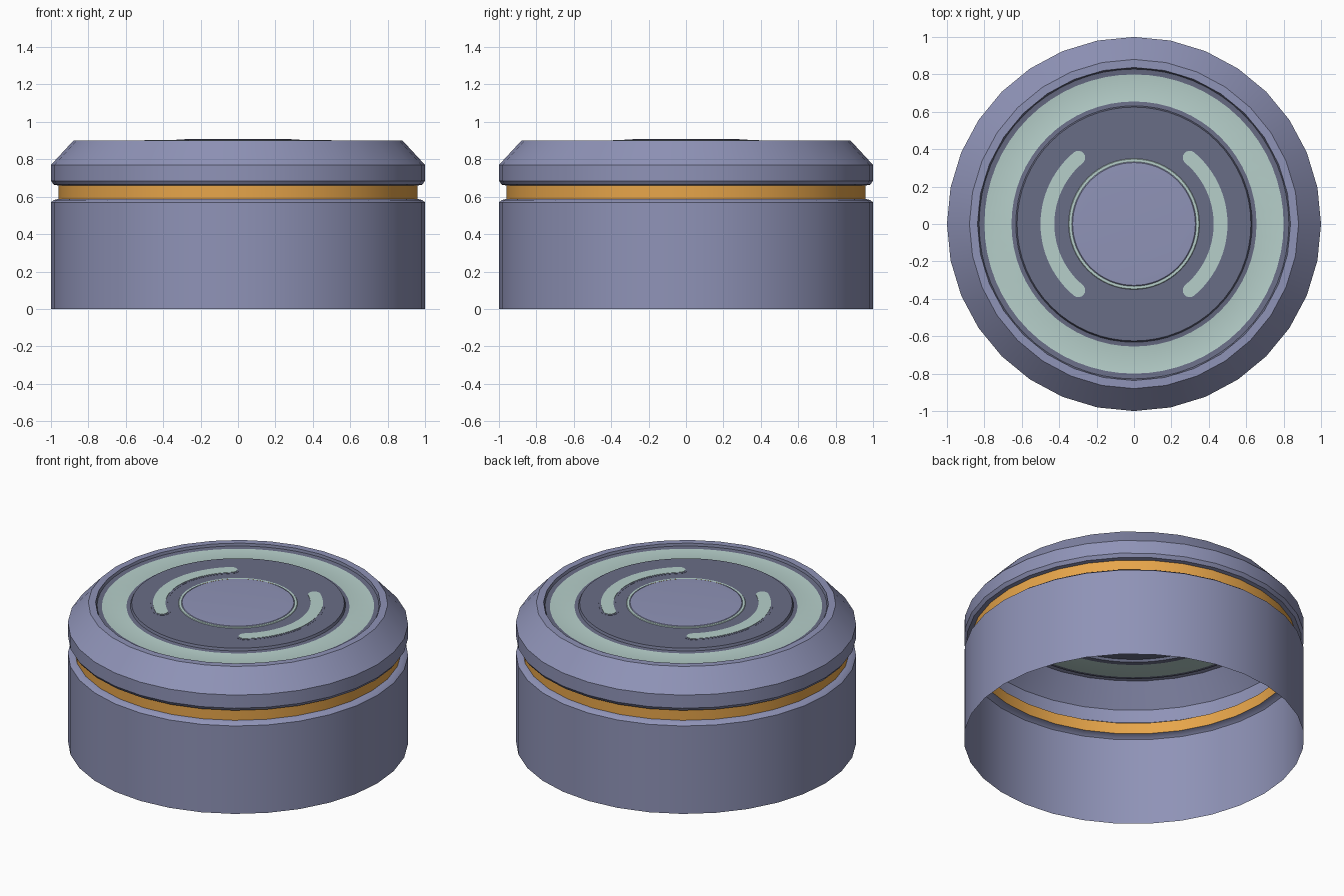
import bpy, bmesh, math

cube = bpy.data.objects.get("Cube")
if cube:
    bpy.data.objects.remove(cube, do_unlink=True)


def material(name, rgb):
    lin = [((c / 255 + 0.055) / 1.055) ** 2.4 for c in rgb] + [1]
    m = bpy.data.materials.new(name)
    m.use_nodes = True
    m.diffuse_color = lin
    m.node_tree.nodes["Principled BSDF"].inputs["Base Color"].default_value = lin
    return m


LAVENDER = material("lavender", (143, 147, 183))
SLATE = material("slate", (105, 109, 134))
MINT = material("mint", (182, 207, 202))
ORANGE = material("orange", (243, 174, 78))


def finish(name, bm, mats):
    mesh = bpy.data.meshes.new(name)
    bm.to_mesh(mesh)
    bm.free()
    for m in mats:
        mesh.materials.append(m)
    ob = bpy.data.objects.new(name, mesh)
    bpy.context.collection.objects.link(ob)
    bpy.ops.object.select_all(action="DESELECT")
    ob.select_set(True)
    bpy.context.view_layer.objects.active = ob
    bpy.ops.object.shade_smooth_by_angle(angle=math.radians(30))
    return ob


def lathe(name, profile, mats, bands=None, sides=64, closed=False):
    """Revolve (radius, z) points, listed from outside bottom to inside top."""
    bm = bmesh.new()
    rings = [[bm.verts.new((r * math.cos(math.tau * i / sides),
                            r * math.sin(math.tau * i / sides), z))
              for i in range(sides)] for r, z in profile]
    for k, (low, high) in enumerate(zip(rings, rings[1:])):
        for i in range(sides):
            j = (i + 1) % sides
            f = bm.faces.new((low[i], low[j], high[j], high[i]))
            f.material_index = bands[k] if bands else 0
    if closed:
        bm.faces.new(rings[-1])
    return finish(name, bm, mats)


def arc_plate(name, side, radius, half_width, half_angle, z, thick, mat, steps=24):
    """Curved slot with rounded ends, centred on the x axis."""
    outline = []
    for start, sign in ((1, 1), (-1, -1)):
        # long edge, then the round end that follows it
        for i in range(steps + 1):
            a = sign * half_angle * (2 * i / steps - 1)
            r = radius + sign * half_width
            outline.append((r * math.cos(a), r * math.sin(a)))
        end = sign * half_angle
        cx, cy = radius * math.cos(end), radius * math.sin(end)
        for i in range(1, 8):
            a = end + math.pi * i / 8 + (0 if sign > 0 else math.pi)
            outline.append((cx + half_width * math.cos(a),
                            cy + half_width * math.sin(a)))
    bm = bmesh.new()
    top = [bm.verts.new((side * x, side * y, z + thick)) for x, y in outline]
    low = [bm.verts.new((side * x, side * y, z)) for x, y in outline]
    bm.faces.new(top)
    for i in range(len(top)):
        j = (i + 1) % len(top)
        bm.faces.new((low[i], low[j], top[j], top[i]))
    return finish(name, bm, [mat])


# Open-bottomed outer body with its waist band and chamfered rim
lathe("body_shell",
      [(1, 0), (1, 0.57), (0.985, 0.582), (0.96, 0.588), (0.96, 0.66),
       (0.985, 0.664), (1, 0.685), (1, 0.77), (0.88, 0.9), (0.837, 0.9)],
      [LAVENDER, ORANGE], [0, 0, 0, 1, 0, 0, 0, 0, 0], sides=32)

# Top dish with a sunken ring
TOP = 0.9
lathe("top_dish",
      [(0.838, TOP), (0.828, 0.885), (0.8, 0.88), (0.655, 0.88),
       (0.632, 0.885), (0.625, TOP), (0.345, TOP)],
      [SLATE, MINT], [0, 0, 1, 0, 0, 0])

# Central button with a pale trim
lathe("button_trim", [(0.35, TOP), (0.347, 0.903), (0.333, 0.903)], [MINT])
lathe("button", [(0.334, TOP), (0.328, 0.905), (0.27, 0.908)],
      [LAVENDER], closed=True)

# Curved slots either side of the button, each with a slate border
for label, side in (("left", 1), ("right", -1)):
    arc_plate(label + "_slot_border", side, 0.463, 0.05, math.radians(50),
              TOP, 0.001, SLATE)
    arc_plate(label + "_slot", side, 0.463, 0.037, math.radians(50),
              TOP, 0.003, MINT)
